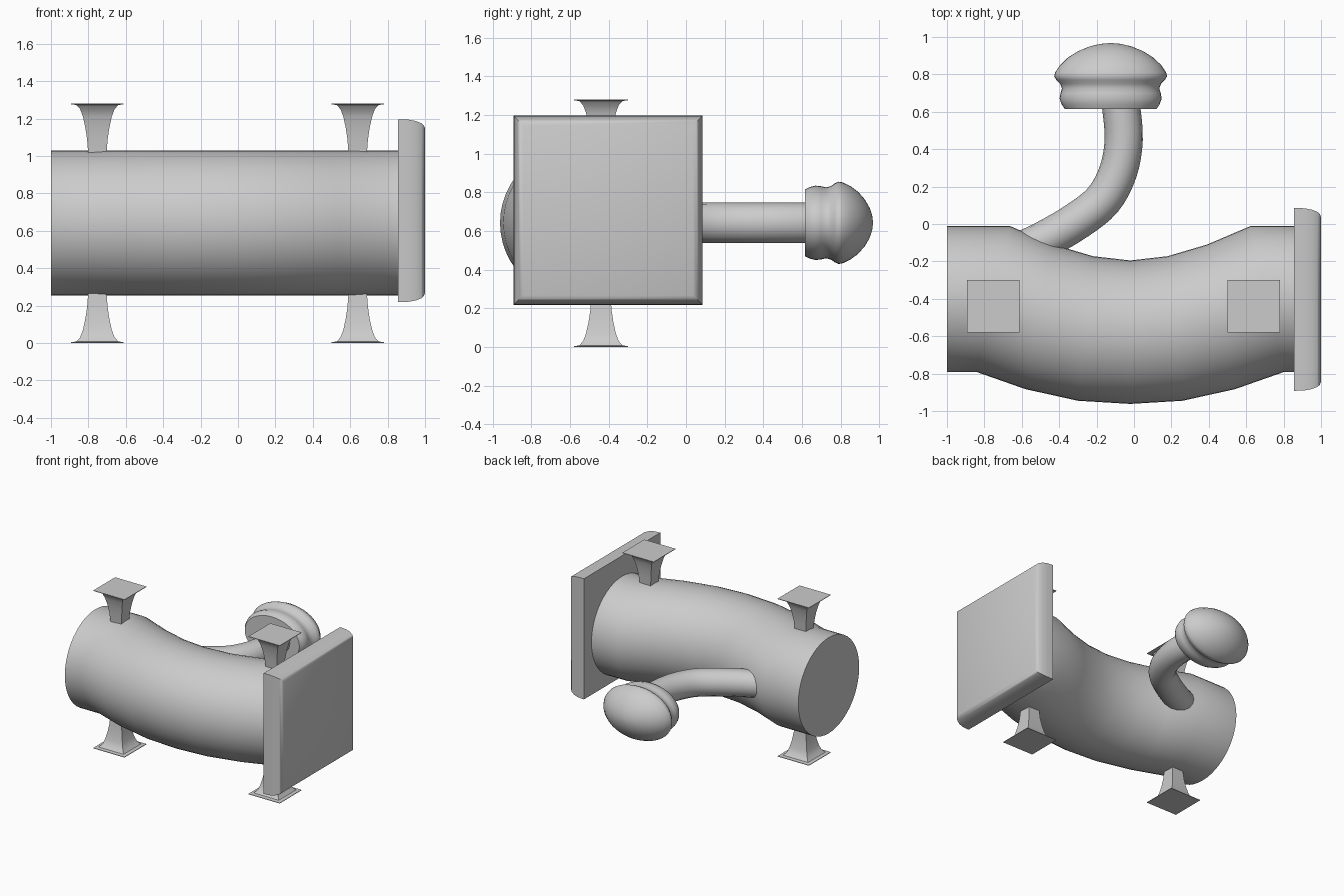
import bpy, bmesh
from math import cos, sin, pi, radians
from mathutils import Vector

cube = bpy.data.objects.get("Cube")
if cube:
    bpy.data.objects.remove(cube, do_unlink=True)

grey = bpy.data.materials.new("plain grey")
grey.use_nodes = True
colour = (0.6, 0.6, 0.6, 1)
grey.diffuse_color = colour
grey.node_tree.nodes["Principled BSDF"].inputs["Base Color"].default_value = colour

MID_Z = 0.642


def loft(name, rings, angle=35):
    """Skin a list of closed rings, cap both ends and shade it."""
    bm = bmesh.new()
    loops = [[bm.verts.new(p) for p in ring] for ring in rings]
    for a, b in zip(loops, loops[1:]):
        n = len(a)
        for i in range(n):
            j = (i + 1) % n
            bm.faces.new((a[i], a[j], b[j], b[i]))
    bm.faces.new(loops[0])
    bm.faces.new(loops[-1])
    bmesh.ops.recalc_face_normals(bm, faces=bm.faces)
    mesh = bpy.data.meshes.new(name)
    bm.to_mesh(mesh)
    bm.free()
    mesh.materials.append(grey)
    ob = bpy.data.objects.new(name, mesh)
    bpy.context.collection.objects.link(ob)
    bpy.ops.object.select_all(action='DESELECT')
    ob.select_set(True)
    bpy.context.view_layer.objects.active = ob
    bpy.ops.object.shade_smooth_by_angle(angle=radians(angle))
    return ob


def ring(centre, u, v, n):
    return [centre + u * cos(2 * pi * i / n) + v * sin(2 * pi * i / n) for i in range(n)]


def square(centre, u, v, half):
    return [centre + (u * a + v * b) * half for a, b in ((1, 1), (-1, 1), (-1, -1), (1, -1))]


X, Y, Z = Vector((1, 0, 0)), Vector((0, 1, 0)), Vector((0, 0, 1))

# Bent body: each section runs from an outer to an inner point of the bend
half_bend = [(0.825, -0.79, 0.645, -0.01), (0.56, -0.883, 0.41, -0.11), (0.28, -0.945, 0.2, -0.172)]
bend = [(-a, b, -c, d) for a, b, c, d in half_bend] + [(0, -0.962, 0, -0.195)] + half_bend[::-1]
sections = [(-1, -0.79, -1, -0.01)]
sections += [(a - 0.02, b, c - 0.02, d) for a, b, c, d in bend]
sections += [(0.87, -0.79, 0.87, -0.01)]
rings = []
for ox, oy, ix, iy in sections:
    outer, inner = Vector((ox, oy, MID_Z)), Vector((ix, iy, MID_Z))
    rings.append(ring((outer + inner) / 2, (inner - outer) / 2, Z * 0.388, 48))
loft("bent_body", rings)

# Square end plate with a rounded rim
rim = [(0.855, 0.489), (0.91, 0.487), (0.95, 0.48), (0.98, 0.468), (0.993, 0.457), (1, 0.44)]
loft("end_plate", [square(Vector((x, -0.403, 0.707)), Y, Z, h) for x, h in rim])

# Flared square posts below and above the body
flare = [(0, 0.14), (0.004, 0.14), (0.008, 0.112), (0.03, 0.092), (0.07, 0.077),
         (0.13, 0.064), (0.19, 0.055), (0.28, 0.048)]
for side, x in (("right", -0.752), ("left", 0.64)):
    for level, base, sign in (("lower", 0, 1), ("upper", 1.28, -1)):
        loft(f"{level}_{side}_post",
             [square(Vector((x, -0.44, base + sign * z)), X, Y, h) for z, h in flare])

# Curved arm, sampled along a smooth spline
path = [Vector((x, y, MID_Z)) for x, y in (
    (-0.75, -0.2), (-0.62, -0.15), (-0.47, -0.08), (-0.3, 0.02), (-0.165, 0.13),
    (-0.085, 0.28), (-0.055, 0.45), (-0.07, 0.63), (-0.09, 0.7))]
rings = []
for k in range(1, len(path) - 2):
    p0, p1, p2, p3 = path[k - 1:k + 3]
    for s in range(4):
        t = s / 4
        pos = p1 + (p2 - p0) * t / 2 + (2 * p0 - 5 * p1 + 4 * p2 - p3) * t * t / 2 \
            + (3 * p1 - p0 - 3 * p2 + p3) * t ** 3 / 2
        way = (p2 - p0) + (2 * p0 - 5 * p1 + 4 * p2 - p3) * 2 * t + (3 * p1 - p0 - 3 * p2 + p3) * 3 * t * t
        rings.append(ring(pos, way.normalized().cross(Z) * 0.102, Z * 0.105, 16))
rings.append(ring(path[-2], X * 0.102, Z * 0.105, 16))
loft("curved_arm", rings, 40)

# Oval knob with a waisted collar and a domed end
knob = [(0.615, 0.245), (0.64, 0.262), (0.67, 0.273), (0.7, 0.268), (0.725, 0.26), (0.75, 0.27),
        (0.77, 0.29), (0.79, 0.302), (0.81, 0.297), (0.85, 0.27), (0.89, 0.228), (0.925, 0.172),
        (0.95, 0.11), (0.963, 0.055), (0.967, 0.01)]
loft("knob", [ring(Vector((-0.125, y, MID_Z)), X * r, Z * r * 0.705, 40) for y, r in knob], 45)
